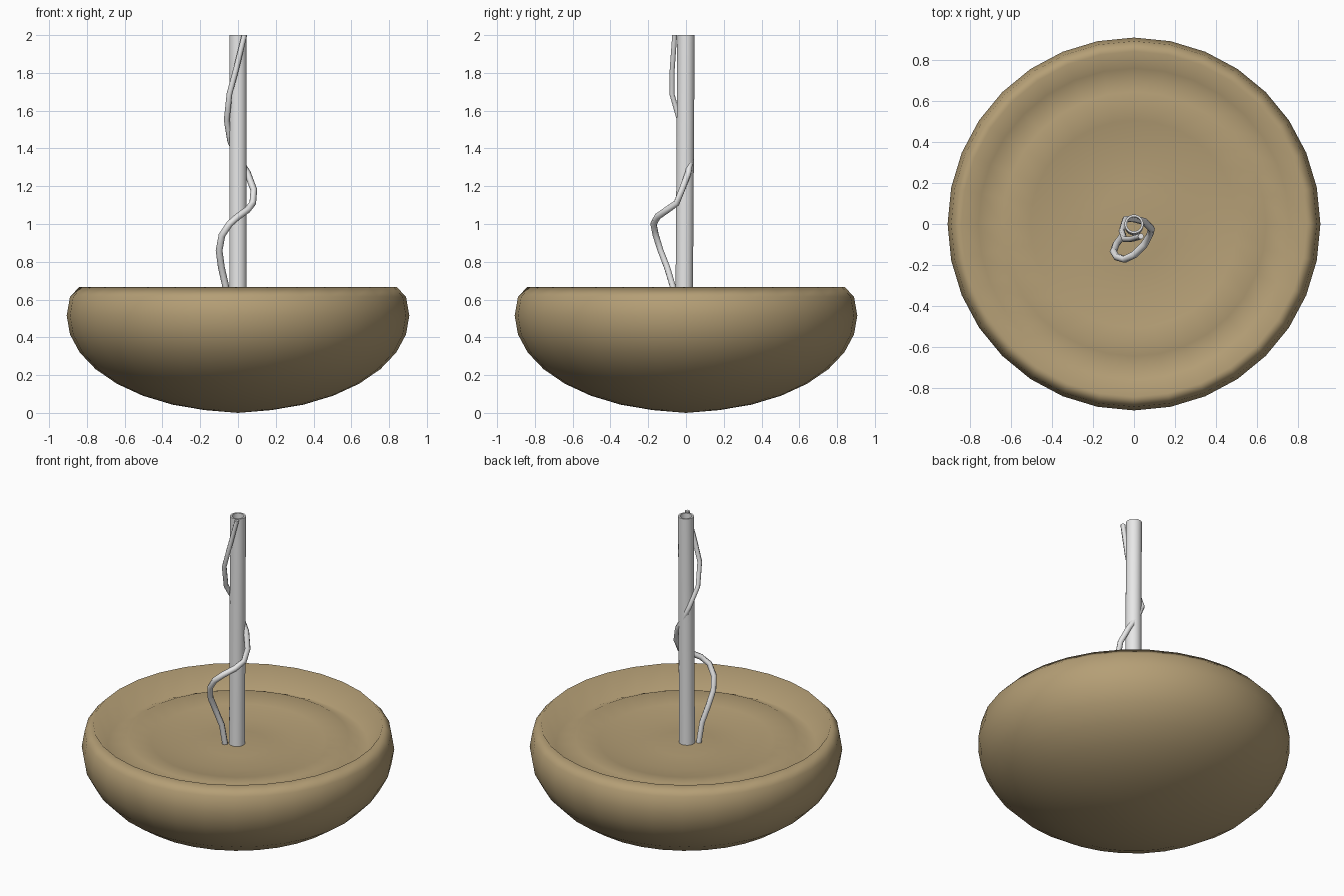
import bpy, bmesh, math
from mathutils import Vector

if "Cube" in bpy.data.objects:
    bpy.data.objects.remove(bpy.data.objects["Cube"])


def material(name, rgb):
    m = bpy.data.materials.new(name)
    m.diffuse_color = (*rgb, 1)
    m.use_nodes = True
    m.node_tree.nodes["Principled BSDF"].inputs["Base Color"].default_value = m.diffuse_color
    return m


TAN = material("tan", (0.46, 0.345, 0.18))
GREY = material("light grey", (0.8, 0.8, 0.8))


def finish(name, bm, mat, smooth_angle=None):
    bmesh.ops.recalc_face_normals(bm, faces=bm.faces)
    me = bpy.data.meshes.new(name)
    bm.to_mesh(me)
    bm.free()
    me.materials.append(mat)
    ob = bpy.data.objects.new(name, me)
    bpy.context.collection.objects.link(ob)
    bpy.ops.object.select_all(action='DESELECT')
    ob.select_set(True)
    bpy.context.view_layer.objects.active = ob
    if smooth_angle is None:
        bpy.ops.object.shade_smooth()
    else:
        bpy.ops.object.shade_smooth_by_angle(angle=math.radians(smooth_angle))
    return ob


def bridge(bm, a, b):
    n = max(len(a), len(b))
    for i in range(n):
        j = (i + 1) % n
        if len(a) == 1:
            bm.faces.new((a[0], b[i], b[j]))
        elif len(b) == 1:
            bm.faces.new((a[i], b[0], a[j]))
        else:
            bm.faces.new((a[i], b[i], b[j], a[j]))


def ring(bm, r, z, n, y=0.0):
    if r == 0:
        return [bm.verts.new((0, y, z))]
    return [bm.verts.new((r * math.cos(2 * math.pi * i / n),
                          y + r * math.sin(2 * math.pi * i / n), z)) for i in range(n)]


# Rounded base: squashed sphere, cut off above its widest ring, with a rippled hollow top
R, H = 0.907, 0.51
profile = [(0, 0.0)]
for k in range(1, 10):
    a = math.radians(-90 + 11.25 * k)
    profile.append((R * math.cos(a), 0.515 + H * math.sin(a)))
profile += [(0.84, 0.667), (0.757, 0.535), (0.643, 0.585), (0.505, 0.562),
            (0.348, 0.535), (0.178, 0.543), (0, 0.55)]
bm = bmesh.new()
rings = [ring(bm, r, z, 32) for r, z in profile]
for a, b in zip(rings, rings[1:]):
    bridge(bm, a, b)
finish("base", bm, TAN)

# Hollow pole, leaning very slightly
bm = bmesh.new()
tube = [ring(bm, 0.046, 0.53, 32, -0.01), ring(bm, 0.046, 2.0, 32),
        ring(bm, 0.035, 2.0, 32), ring(bm, 0.035, 0.53, 32, -0.01)]
for i in range(4):
    bridge(bm, tube[i], tube[(i + 1) % 4])
finish("pole", bm, GREY, 40)

# Vine winding round the pole
path = [(-0.055, -0.05, 0.54), (-0.065, -0.07, 0.67), (-0.088, -0.1, 0.77),
        (-0.1, -0.135, 0.86), (-0.085, -0.16, 0.94), (-0.045, -0.172, 1.0),
        (0.0, -0.15, 1.04), (0.05, -0.1, 1.075), (0.078, -0.05, 1.11),
        (0.084, -0.022, 1.18), (0.05, 0.012, 1.27), (0.0, 0.025, 1.35),
        (-0.042, 0.025, 1.44), (-0.06, -0.035, 1.55), (-0.045, -0.075, 1.69),
        (-0.01, -0.073, 1.82), (0.034, -0.06, 1.993)]
pts = [Vector(p) for p in path]
bm = bmesh.new()
prev, first = None, None
for i, p in enumerate(pts):
    t = (pts[min(i + 1, len(pts) - 1)] - pts[max(i - 1, 0)]).normalized()
    u = t.cross(Vector((0, 1, 0))).normalized()
    v = t.cross(u)
    rad = 0.018 if i < 12 else 0.015
    cur = [bm.verts.new(p + rad * (math.cos(k * math.pi / 3) * u + math.sin(k * math.pi / 3) * v))
           for k in range(6)]
    if prev:
        bridge(bm, prev, cur)
    else:
        first = cur
    prev = cur
bm.faces.new(first)
bm.faces.new(prev)
for vert in prev:
    vert.co.z = 2.0
finish("vine", bm, GREY, 65)
